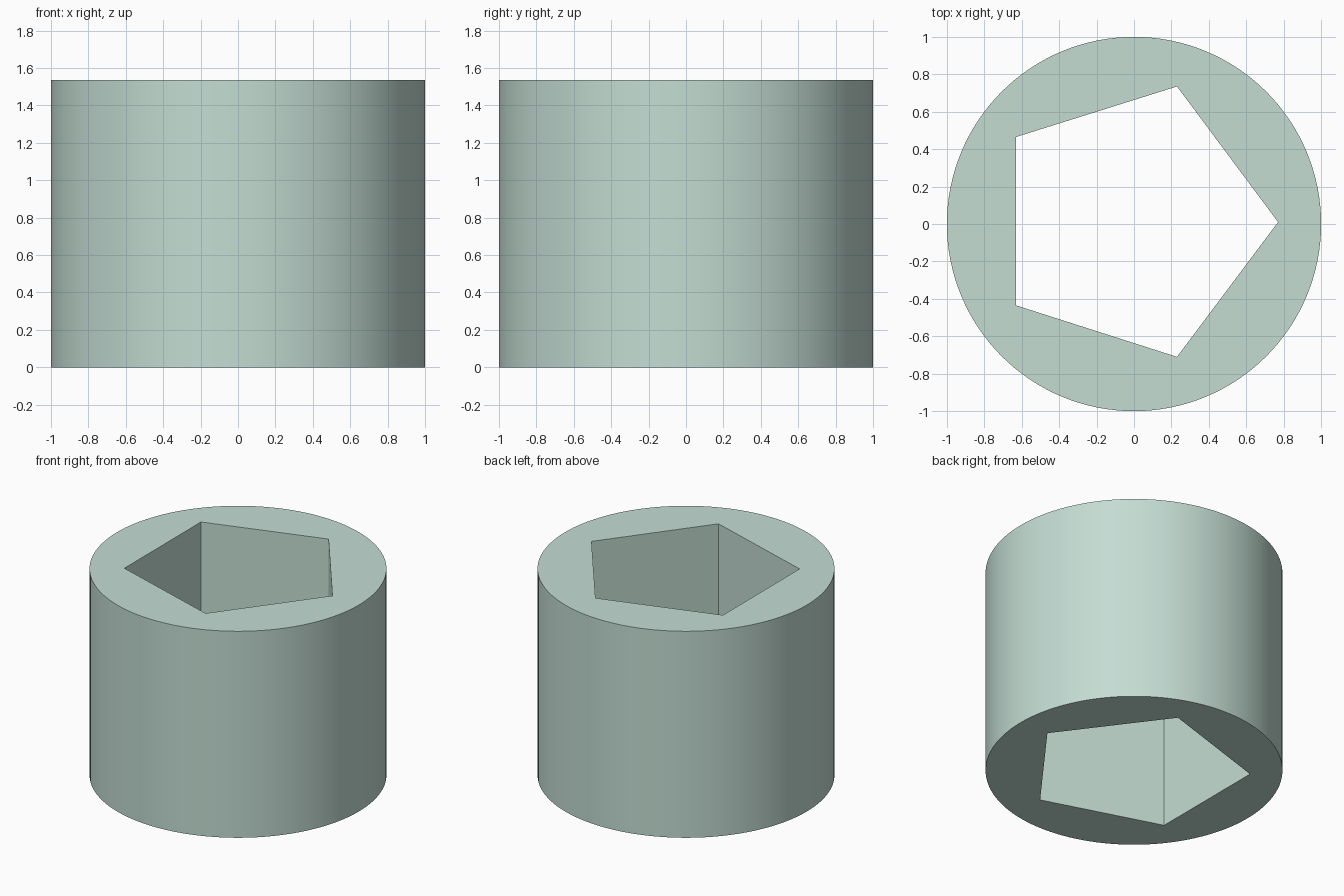
import bpy, bmesh, math

if "Cube" in bpy.data.objects:
    bpy.data.objects.remove(bpy.data.objects["Cube"])

HEIGHT = 1.535
SIDES = 128
pentagon = [(0.77, 0.01), (0.23, 0.735), (-0.63, 0.465), (-0.63, -0.435), (0.23, -0.71)]
circle = [(math.cos(2 * math.pi * i / SIDES), math.sin(2 * math.pi * i / SIDES))
          for i in range(SIDES)]

bm = bmesh.new()


def outline(points):
    verts = [bm.verts.new((x, y, 0)) for x, y in points]
    return [bm.edges.new((v, verts[(i + 1) % len(verts)])) for i, v in enumerate(verts)]


# Ring-shaped base: round outside, five-sided hole
edges = outline(circle) + outline(pentagon)
bmesh.ops.triangle_fill(bm, edges=edges, use_beauty=True)

# Raise it into a solid sleeve
res = bmesh.ops.extrude_face_region(bm, geom=bm.faces[:], use_keep_orig=True)
top = [g for g in res["geom"] if isinstance(g, bmesh.types.BMVert)]
bmesh.ops.translate(bm, verts=top, vec=(0, 0, HEIGHT))
bmesh.ops.recalc_face_normals(bm, faces=bm.faces[:])

mesh = bpy.data.meshes.new("sleeve")
bm.to_mesh(mesh)
bm.free()
sleeve = bpy.data.objects.new("sleeve", mesh)
bpy.context.collection.objects.link(sleeve)

# Pale green finish
mat = bpy.data.materials.new("pale_green")
mat.diffuse_color = (0.55, 0.72, 0.65, 1)
mat.use_nodes = True
mat.node_tree.nodes["Principled BSDF"].inputs["Base Color"].default_value = mat.diffuse_color
mesh.materials.append(mat)

# Smooth round wall, sharp rims and corners
bpy.context.view_layer.objects.active = sleeve
sleeve.select_set(True)
bpy.ops.object.shade_smooth_by_angle(angle=math.radians(30))
